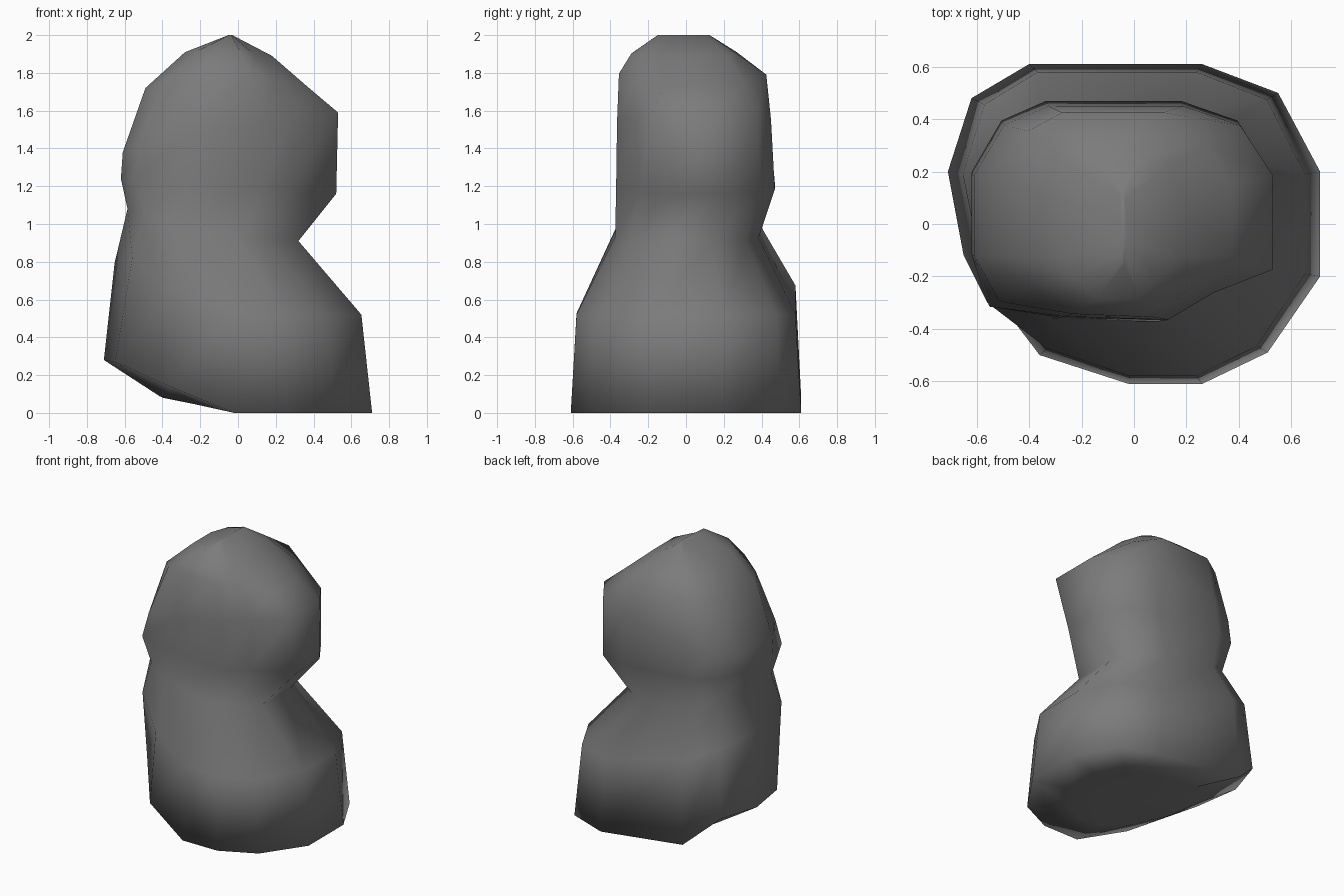
import bpy, bmesh

if "Cube" in bpy.data.objects:
    bpy.data.objects.remove(bpy.data.objects["Cube"])

# Twelve-sided foot outline, lifted along the left side
BASE = [(.71, .2, 0), (.55, .5, 0), (.26, .61, 0), (-.4, .61, .08),
        (-.62, .48, .28), (-.71, .2, .28), (-.65, -.12, .27), (-.36, -.5, .14),
        (-.02, -.61, 0), (.26, -.61, 0), (.51, -.49, 0), (.71, -.2, 0)]

# Unit cross-section for the waist and head (front corners cut more than back)
UNIT = [(1, .35), (.78, .82), (.4, 1), (-.5, 1), (-.8, .82), (-1, .35),
        (-1, -.4), (-.78, -.7), (-.4, -.97), (.3, -1), (.6, -.75), (1, -.4)]


def under(x):
    """Height of the rocker-shaped underside."""
    return max(0, (-.02 - x) * .22)


def section(xl, xr, yf, yb, zl, zr, arch=0, tweak={}):
    """Tilted, optionally arched ring between the given limits."""
    ring = []
    for i, uv in enumerate(UNIT):
        u, v = tweak.get(i, uv)
        x = (xl + xr) / 2 + u * (xr - xl) / 2
        y = (yf + yb) / 2 + v * (yb - yf) / 2
        t = (u + 1) / 2
        ring.append((x, y, zl + (zr - zl) * t + arch * (1 - u * u)))
    return ring


# Shoulder follows the foot, rising and chamfered at the left front
shoulder = [(x * .92, y * .95, .52 + .386 * max(0, -x)) for x, y, z in BASE]
shoulder[6] = (-.56, -.3, .82)

rings = [
    [(x * .58, y * .6, under(x * .58)) for x, y, z in BASE],      # underside
    BASE,                                                         # foot edge
    shoulder,
    section(-.585, .32, -.375, .385, 1.08, .91, -.04,             # waist
            {7: (-.8, -.78), 10: (.65, -.8), 11: (1, -.5)}),
    section(-.62, .52, -.37, .47, 1.24, 1.16, 0,                  # head bottom
            {7: (-.88, -.87), 10: (.55, -.7), 11: (1, -.25)}),
    section(-.61, .53, -.365, .45, 1.38, 1.59, .03,               # head widest
            {7: (-.83, -.83), 11: (1, -.53)}),
    section(-.49, .37, -.355, .425, 1.72, 1.725, .08,             # brow
            {0: (1, .3), 1: (.76, .7)}),
    section(-.28, .18, -.29, .27, 1.91, 1.89, .005),              # crown
    section(-.05, -.03, -.15, .125, 2, 2),                        # ridge
]

# Loft the rings into one closed body
bm = bmesh.new()
loops = [[bm.verts.new(p) for p in r] for r in rings]
for a, b in zip(loops, loops[1:]):
    for i in range(12):
        j = (i + 1) % 12
        bm.faces.new((a[i], a[j], b[j], b[i]))
bm.faces.new(loops[-1])
centre = bm.verts.new((0, 0, 0))
for i in range(12):
    bm.faces.new((centre, loops[0][(i + 1) % 12], loops[0][i]))
bmesh.ops.recalc_face_normals(bm, faces=bm.faces)
for f in bm.faces:
    f.smooth = True

mesh = bpy.data.meshes.new("rounded_body")
bm.to_mesh(mesh)
bm.free()
body = bpy.data.objects.new("rounded_body", mesh)
bpy.context.collection.objects.link(body)

# Dark grey surface
grey = bpy.data.materials.new("dark_grey")
grey.diffuse_color = (.2, .2, .2, 1)
grey.use_nodes = True
grey.node_tree.nodes["Principled BSDF"].inputs["Base Color"].default_value = grey.diffuse_color
mesh.materials.append(grey)
